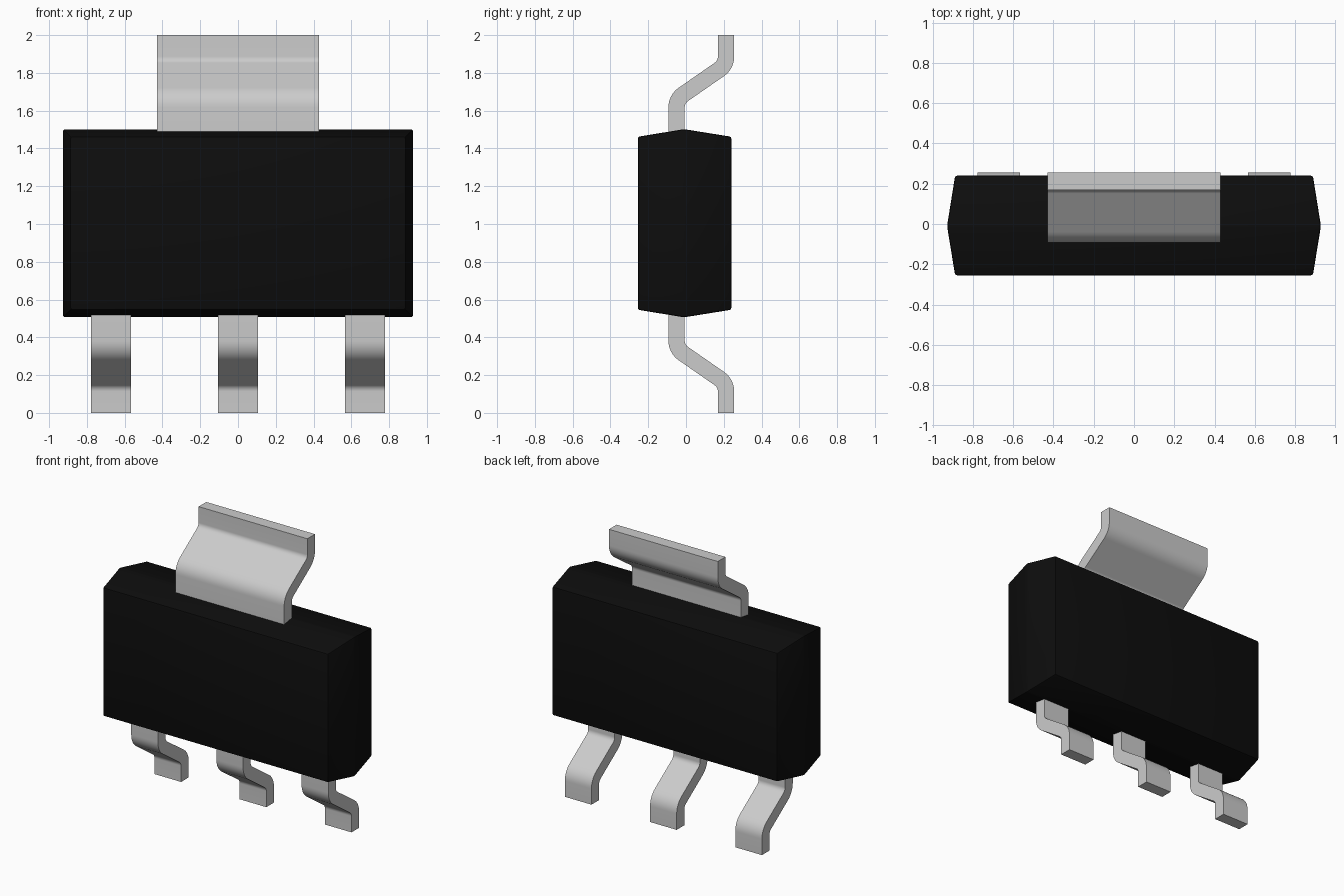
import bpy
import bmesh
import math
from mathutils import Vector

cube = bpy.data.objects.get("Cube")
if cube:
    bpy.data.objects.remove(cube, do_unlink=True)


def make_material(name, color, metallic, roughness):
    mat = bpy.data.materials.new(name)
    mat.use_nodes = True
    mat.diffuse_color = (*color, 1)
    shader = next(n for n in mat.node_tree.nodes if n.type == 'BSDF_PRINCIPLED')
    shader.inputs["Base Color"].default_value = (*color, 1)
    shader.inputs["Metallic"].default_value = metallic
    shader.inputs["Roughness"].default_value = roughness
    return mat


black = make_material("black plastic", (0.004, 0.004, 0.004), 0, 0.6)
silver = make_material("tinned metal", (0.6, 0.6, 0.6), 0, 0.4)


def finish(bm, name, mat):
    bmesh.ops.recalc_face_normals(bm, faces=bm.faces)
    mesh = bpy.data.meshes.new(name)
    bm.to_mesh(mesh)
    bm.free()
    mesh.materials.append(mat)
    obj = bpy.data.objects.new(name, mesh)
    bpy.context.collection.objects.link(obj)
    bpy.ops.object.select_all(action='DESELECT')
    obj.select_set(True)
    bpy.context.view_layer.objects.active = obj
    bpy.ops.object.shade_smooth_by_angle(angle=math.radians(35))
    return obj


# Moulded body: three stacked rectangles, widest at the parting line
def make_body():
    bm = bmesh.new()
    rings = []
    for y, half_x, half_z in ((-0.255, 0.888, 0.458), (-0.01, 0.928, 0.498), (0.24, 0.888, 0.458)):
        corners = ((-1, -1), (1, -1), (1, 1), (-1, 1))
        rings.append([bm.verts.new((sx * half_x, y, 1.004 + sz * half_z)) for sx, sz in corners])
    for a, b in zip(rings, rings[1:]):
        for i in range(4):
            j = (i + 1) % 4
            bm.faces.new((a[i], a[j], b[j], b[i]))
    bm.faces.new(rings[0])
    bm.faces.new(rings[-1])
    bmesh.ops.bevel(bm, geom=list(bm.edges), offset=0.01, segments=2,
                    profile=0.5, affect='EDGES', clamp_overlap=True)
    return finish(bm, "body", black)


# Bent strip centreline in (y, z), with each bend rounded by an arc
def rounded_path(points, radius, steps=8):
    pts = [Vector(p) for p in points]
    path = [pts[0]]
    for before, corner, after in zip(pts, pts[1:], pts[2:]):
        d0 = (corner - before).normalized()
        d1 = (after - corner).normalized()
        turn = d0.angle_signed(d1)
        side = 1 if d0.x * d1.y - d0.y * d1.x > 0 else -1
        start = corner - d0 * radius * math.tan(abs(turn) / 2)
        normal = Vector((-d0.y, d0.x)) * side
        for k in range(steps + 1):
            a = abs(turn) * k / steps
            path.append(start + d0 * radius * math.sin(a) + normal * radius * (1 - math.cos(a)))
    return path + [pts[-1]]


def make_strip(name, x, width, flip):
    path = rounded_path(((-0.05, 0.56), (-0.05, 0.339), (0.212, 0.157), (0.212, 0)), 0.083)
    thickness = 0.086
    bm = bmesh.new()
    rings = []
    for i, p in enumerate(path):
        tangent = (path[min(i + 1, len(path) - 1)] - path[max(i - 1, 0)]).normalized()
        if i < 2 or i > len(path) - 3:
            tangent = Vector((0, -1))
        n = Vector((-tangent.y, tangent.x)) * thickness / 2
        ring = []
        for sx, sn in ((-1, -1), (1, -1), (1, 1), (-1, 1)):
            q = p + n * sn
            ring.append(bm.verts.new((x + sx * width / 2, q.x, 2 - q.y if flip else q.y)))
        rings.append(ring)
    for a, b in zip(rings, rings[1:]):
        for i in range(4):
            j = (i + 1) % 4
            bm.faces.new((a[i], a[j], b[j], b[i]))
    bm.faces.new(rings[0])
    bm.faces.new(rings[-1])
    return finish(bm, name, silver)


make_body()
make_strip("heat_tab", 0, 0.858, True)
for name, x in (("right_lead", -0.672), ("middle_lead", 0), ("left_lead", 0.672)):
    make_strip(name, x, 0.21, False)
